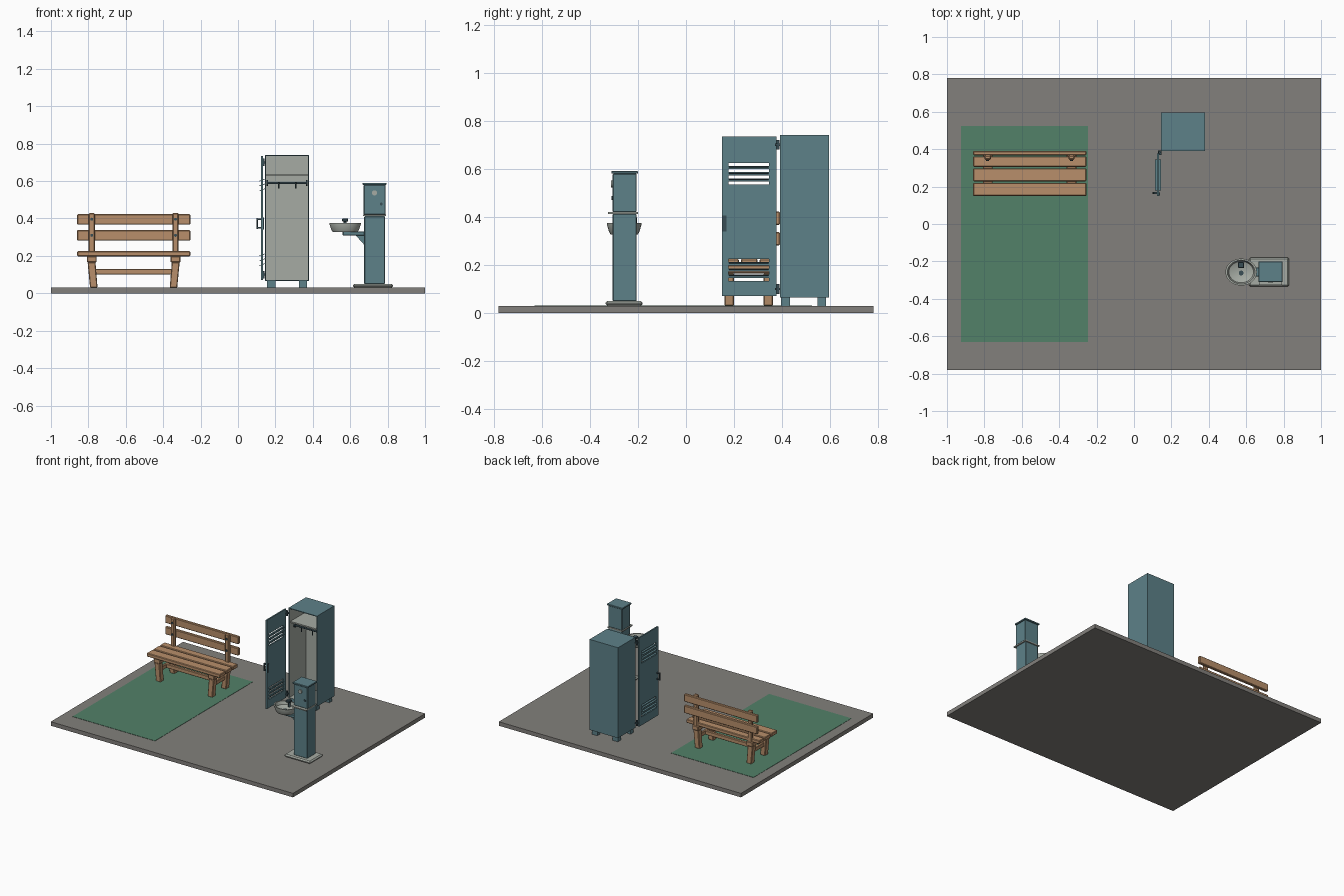
import bpy, bmesh, math
from mathutils import Matrix, Vector

cube = bpy.data.objects.get("Cube")
if cube:
    bpy.data.objects.remove(cube, do_unlink=True)


def material(name, r, g, b):
    m = bpy.data.materials.new(name)
    m.use_nodes = True
    m.diffuse_color = (r, g, b, 1)
    m.node_tree.nodes["Principled BSDF"].inputs["Base Color"].default_value = (r, g, b, 1)
    return m


STONE = material("grey stone", .225, .216, .2)
GREEN = material("green turf", .085, .22, .14)
WOOD = material("warm wood", .48, .275, .145)
TEAL = material("teal paint", .11, .22, .25)
LIGHT = material("pale metal", .38, .41, .37)
DARK = material("dark metal", .04, .075, .09)


def finish(name, bm, mats, bevel=0, smooth=False):
    bmesh.ops.recalc_face_normals(bm, faces=bm.faces)
    me = bpy.data.meshes.new(name)
    bm.to_mesh(me)
    bm.free()
    ob = bpy.data.objects.new(name, me)
    bpy.context.collection.objects.link(ob)
    for m in mats:
        me.materials.append(m)
    if bevel:
        mod = ob.modifiers.new("soft edges", "BEVEL")
        mod.width, mod.segments = bevel, 1
    if smooth:
        bpy.ops.object.select_all(action="DESELECT")
        ob.select_set(True)
        bpy.context.view_layer.objects.active = ob
        bpy.ops.object.shade_smooth_by_angle(angle=math.radians(40))
    return ob


def box_mesh(x, y, z, tilt=0):
    bm = bmesh.new()
    lo, hi = Vector((x[0], y[0], z[0])), Vector((x[1], y[1], z[1]))
    bmesh.ops.create_cube(bm, size=1, matrix=Matrix.Translation((lo + hi) / 2)
                          @ Matrix.Rotation(tilt, 4, "Y") @ Matrix.Diagonal((*(hi - lo), 1)))
    return bm


def box(name, x, y, z, mat, bevel=0, tilt=0):
    return finish(name, box_mesh(x, y, z, tilt), [mat], bevel)


def prism(name, outline, y, mat, bevel=0):
    """Extrude an x-z outline along y."""
    bm = bmesh.new()
    face = bm.faces.new([bm.verts.new((px, y[0], pz)) for px, pz in outline])
    new = bmesh.ops.extrude_face_region(bm, geom=[face])["geom"]
    bmesh.ops.translate(bm, vec=(0, y[1] - y[0], 0),
                        verts=[v for v in new if isinstance(v, bmesh.types.BMVert)])
    return finish(name, bm, [mat], bevel)


def rod(name, a, b, r, mat, sides=16):
    a, b = Vector(a), Vector(b)
    bm = bmesh.new()
    turn = (b - a).to_track_quat("Z", "Y").to_matrix().to_4x4()
    bmesh.ops.create_cone(bm, cap_ends=True, segments=sides, radius1=r, radius2=r,
                          depth=(b - a).length, matrix=Matrix.Translation((a + b) / 2) @ turn)
    return finish(name, bm, [mat], smooth=True)


def lathe(name, profile, centre, squash, mat):
    bm = bmesh.new()
    verts = [bm.verts.new((r, 0, z)) for r, z in profile]
    edges = [bm.edges.new(p) for p in zip(verts, verts[1:])]
    bmesh.ops.spin(bm, geom=verts + edges, axis=(0, 0, 1), cent=(0, 0, 0),
                   angle=math.tau, steps=32, use_merge=True)
    bmesh.ops.remove_doubles(bm, verts=bm.verts, dist=1e-5)
    bmesh.ops.scale(bm, vec=(1, squash, 1), verts=bm.verts)
    bmesh.ops.translate(bm, vec=centre, verts=bm.verts)
    return finish(name, bm, [mat], smooth=True)


# Ground
box("ground_slab", (-1, 1), (-.78, .78), (0, .03), STONE)
box("turf_patch", (-.925, -.245), (-.63, .525), (.03, .032), GREEN)

# Bench
BENCH_X = -.558
SPAN = (-.86, -.255)
for i, y in enumerate([(.15, .22), (.228, .298), (.306, .362)]):
    box(f"seat_slat_{i}", SPAN, y, (.198, .225), WOOD, .004)
for i, z in enumerate([(.282, .338), (.367, .423)]):
    box(f"back_slat_{i}", SPAN, (.367, .39), z, WOOD, .004)
for side in (-1, 1):
    def bx(*d):
        return tuple(sorted(BENCH_X + side * v for v in d))
    tag = "left" if side > 0 else "right"
    box(f"{tag}_seat_bearer", bx(.198, .25), (.158, .37), (.165, .199), WOOD, .004)
    box(f"{tag}_back_post", bx(.207, .241), (.343, .368), (.165, .43), WOOD, .006)
    box(f"{tag}_side_stretcher", bx(.208, .226), (.19, .33), (.1, .13), WOOD, .003)
    for end, y in (("front", (.16, .2)), ("rear", (.322, .362))):
        outline = [(BENCH_X + side * d, z) for d, z in
                   ((.193, .03), (.233, .03), (.246, .166), (.204, .166))]
        prism(f"{tag}_{end}_leg", outline, y, WOOD, .004)
    for z in (.31, .396):
        x = BENCH_X + side * .224
        rod("back_bolt", (x, .338, z), (x, .344, z), .008, DARK)
box("long_stretcher", (-.775, -.341), (.25, .272), (.1, .13), WOOD, .003)

# Locker shell: the front is inset and pushed in, leaving a pale interior
bm = box_mesh((.145, .38), (.39, .595), (.065, .74))
front = min(bm.faces, key=lambda f: f.calc_center_median().y)
bmesh.ops.inset_region(bm, faces=[front], thickness=.008)
old = set(bm.faces) - {front}
cavity = bmesh.ops.extrude_face_region(bm, geom=[front])["geom"]
bmesh.ops.translate(bm, vec=(0, .195, 0),
                    verts=[v for v in cavity if isinstance(v, bmesh.types.BMVert)])
if front.is_valid:
    bm.faces.remove(front)
for f in bm.faces:
    f.material_index = 0 if f in old else 1
finish("locker_shell", bm, [TEAL, LIGHT])
box("locker_shelf", (.153, .372), (.4, .585), (.627, .637), LIGHT)
rod("hanging_rail", (.153, .45, .59), (.372, .45, .59), .006, DARK)
for x in (.157, .368):
    rod("rail_flange", (x - .004, .45, .59), (x + .004, .45, .59), .015, DARK)
for x in (.217, .308):
    rod("coat_hook", (x, .44, .592), (x, .44, .56), .004, DARK, 8)
for x in ((.155, .2), (.325, .37)):
    for y in ((.396, .432), (.548, .582)):
        box("locker_foot", x, y, (.03, .066), TEAL)

# Open door with slotted vents
DOOR = (.124, .134)
PITCH, SLOT = .026, .0125
box("door_free_stile", DOOR, (.15, .176), (.072, .735), TEAL)
box("door_hinge_stile", DOOR, (.346, .376), (.072, .735), TEAL)
vents = (.134, .534)
panels = [(.072, vents[0]), (vents[0] + 3 * PITCH + SLOT, vents[1]),
          (vents[1] + 3 * PITCH + SLOT, .735)]
for z in panels:
    box("door_panel", DOOR, (.176, .346), z, TEAL)
for v in vents:
    for i in range(3):
        z = v + SLOT + i * PITCH
        box("vent_bar", DOOR, (.176, .346), (z, z + PITCH - SLOT), TEAL)
        mid = z + (PITCH - SLOT) / 2
        box("vent_louvre", (.113, .145), (.178, .344), (mid - .0015, mid + .0015),
            TEAL, tilt=-.35)
for z in (.1, .7):
    rod("hinge_knuckle", (.136, .383, z - .02), (.136, .383, z + .02), .006, DARK)
    box("hinge_leaf", (.128, .147), (.37, .394), (z - .005, z + .005), DARK)

# Door handle
box("handle_grip", (.098, .106), (.16, .172), (.343, .402), DARK, .002)
for z in (.347, .392):
    box("handle_stem", (.104, .125), (.161, .171), (z, z + .007), DARK)
box("latch_plate", (.133, .138), (.152, .168), (.34, .405), DARK)

# Drinking fountain column
box("fountain_base", (.615, .83), (-.335, -.18), (.03, .05), LIGHT, .008)
box("fountain_column", (.675, .785), (-.305, -.206), (.049, .412), TEAL, .003)
box("column_band", (.668, .79), (-.325, -.2), (.412, .42), LIGHT)
box("column_head", (.672, .788), (-.305, -.206), (.42, .58), TEAL, .003)
box("column_cap", (.666, .794), (-.31, -.2), (.58, .591), TEAL, .002)
rod("push_button", (.73, -.313, .537), (.73, -.303, .537), .014, LIGHT)
rod("panel_lock", (.766, -.309, .478), (.766, -.303, .478), .008, DARK)

# Basin on its bracket
box("basin_arm", (.56, .677), (-.28, -.232), (.308, .33), TEAL, .003)
prism("arm_gusset", [(.63, .309), (.676, .309), (.676, .258)], (-.268, -.244), TEAL)
lathe("basin", [(0, .327), (.066, .327), (.074, .34), (.084, .37), (.084, .375),
                (.074, .375), (.066, .352), (.04, .343), (0, .34)],
      (.573, -.257, 0), .86, LIGHT)
rod("basin_drain", (.573, -.262, .34), (.573, -.262, .346), .013, DARK)
rod("spout_stem", (.573, -.212, .345), (.573, -.212, .392), .008, DARK)
box("spout_head", (.557, .589), (-.236, -.204), (.383, .4), DARK, .003)
